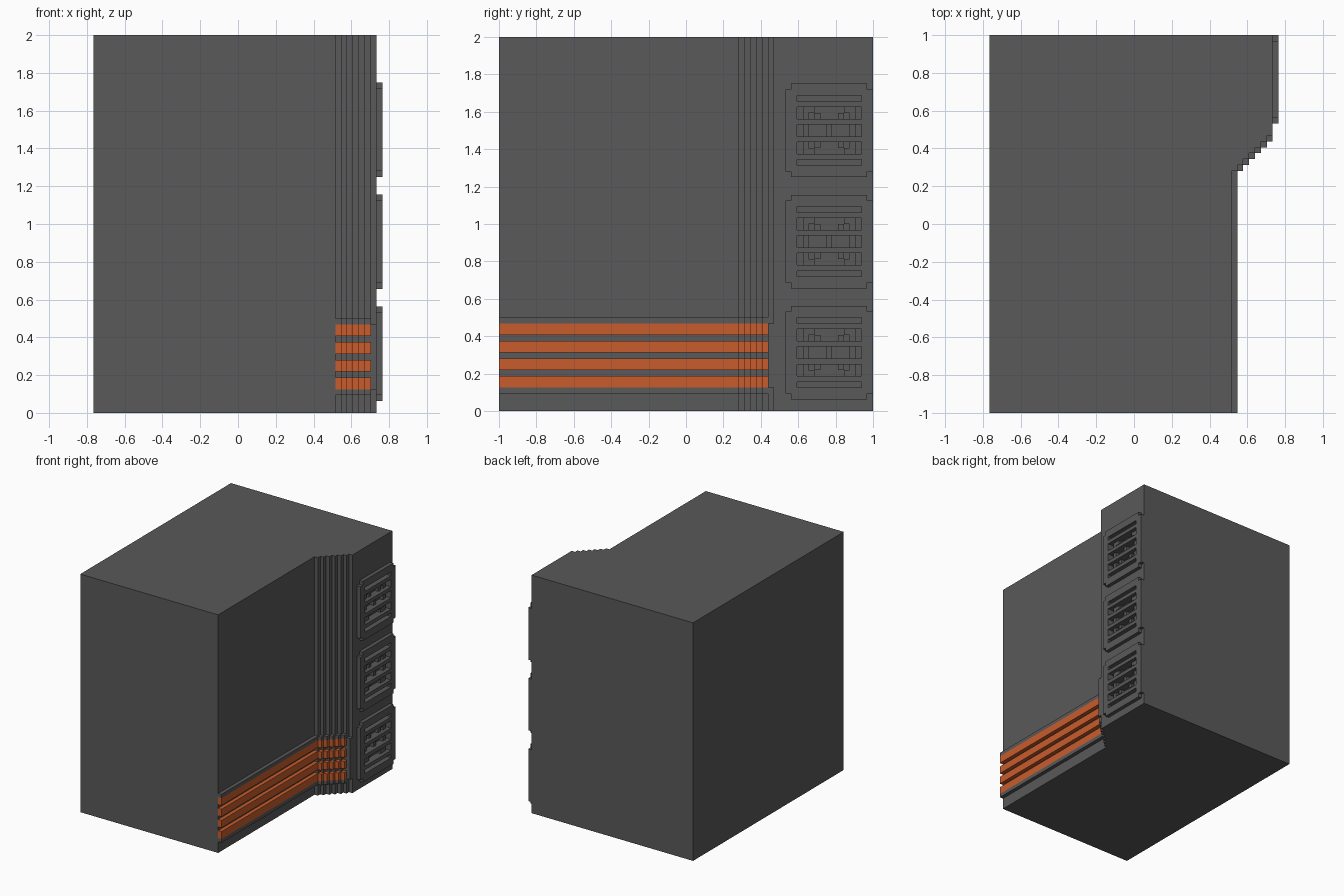
import bpy
import bmesh

default = bpy.data.objects.get("Cube")
if default:
    bpy.data.objects.remove(default, do_unlink=True)

U = 1 / 32          # grid unit: everything sits on this lattice
HALF = 24.5         # half width in units
WALL = 16.5         # x of the recessed side wall
STEP_Y = 9          # y where the staircase corner begins


def material(name, color):
    mat = bpy.data.materials.new(name)
    mat.use_nodes = True
    mat.diffuse_color = color
    mat.node_tree.nodes["Principled BSDF"].inputs["Base Color"].default_value = color
    return mat


GREY = material("dark_grey", (0.1, 0.1, 0.1, 1))
ORANGE = material("orange", (0.578, 0.107, 0.025, 1))


def prism(bm, points, lo, hi, axis="z"):
    """Extrude an xy outline along z, or a yz outline along x."""
    def place(a, b, h):
        return [c * U for c in ((a, b, h) if axis == "z" else (h, a, b))]
    low = [bm.verts.new(place(a, b, lo)) for a, b in points]
    high = [bm.verts.new(place(a, b, hi)) for a, b in points]
    bm.faces.new(low)
    bm.faces.new(high)
    for i in range(len(points)):
        j = (i + 1) % len(points)
        bm.faces.new((low[i], low[j], high[j], high[i]))


def block(bm, x, y, z):
    prism(bm, [(y[0], z[0]), (y[1], z[0]), (y[1], z[1]), (y[0], z[1])], x[0], x[1], "x")


def finish(name, bm, mat):
    bmesh.ops.recalc_face_normals(bm, faces=bm.faces)
    mesh = bpy.data.meshes.new(name)
    bm.to_mesh(mesh)
    bm.free()
    mesh.materials.append(mat)
    obj = bpy.data.objects.new(name, mesh)
    bpy.context.collection.objects.link(obj)
    return obj


def stair(offset, steps):
    """Outline of the side wall running back, then stepping outwards."""
    pts = [(WALL + offset, -32)]
    for i in range(steps):
        pts += [(WALL + offset + i, STEP_Y + i), (WALL + offset + i + 1, STEP_Y + i)]
    return pts


# Main body with the staircase corner
bm = bmesh.new()
prism(bm, [(-HALF, -32)] + stair(0, 7) + [(HALF - 1, 32), (-HALF, 32)], 0, 64)
body = finish("body", bm, GREY)

# Raised band along the wall: grey lips and end cap, orange stripes
band = stair(1, 5) + [(WALL + 6, 14), (WALL + 5, 14)] + stair(0, 5)[::-1]
bm = bmesh.new()
for z in (3, 15):
    prism(bm, band, z, z + 1)
block(bm, (WALL + 6, WALL + 7), (14, 15), (4, 15))
finish("band_frame", bm, GREY)

for n in range(4):
    bm = bmesh.new()
    prism(bm, band, 4 + 3 * n, 6 + 3 * n)
    finish(f"orange_stripe_{n + 1}", bm, ORANGE)

# Vent panels with notched corners, slot cutter and inner ribs
panels, slots, ribs = bmesh.new(), bmesh.new(), bmesh.new()
FACE = HALF - 1
for base in (2, 21, 40):
    top = base + 16
    prism(panels, [(18, base), (31, base), (31, base + 1), (32, base + 1),
                   (32, top - 1), (31, top - 1), (31, top), (18, top),
                   (18, top - 1), (17, top - 1), (17, base + 1), (18, base + 1)],
          FACE, HALF, "x")
    for lo, hi in ((2, 3), (4, 6), (7, 9), (10, 12), (13, 14)):
        block(slots, (FACE - 1, HALF + 1), (19, 30), (base + lo, base + hi))

    def rib(col, lo, hi):
        block(ribs, (FACE - 1, FACE), (19 + col, 20 + col), (base + lo, base + hi))

    for col in (1, 9):
        for lo in (4, 7, 10):
            rib(col, lo, lo + 2)
    rib(5, 7, 9)
    for col, inset in ((2, 0), (3, 1), (7, 1), (8, 0)):
        rib(col, 4 + inset, 5 + inset)
        rib(col, 11 - inset, 12 - inset)

vents = finish("vent_panels", panels, GREY)
finish("vent_ribs", ribs, GREY)
cutter = finish("slot_cutter", slots, GREY)
cutter.hide_render = True

# Cut the slots through the panels and into the body
for obj in (body, vents):
    mod = obj.modifiers.new("slots", "BOOLEAN")
    mod.operation = "DIFFERENCE"
    mod.solver = "EXACT"
    mod.object = cutter
    bpy.context.view_layer.objects.active = obj
    bpy.ops.object.modifier_apply(modifier=mod.name)
bpy.data.objects.remove(cutter, do_unlink=True)
